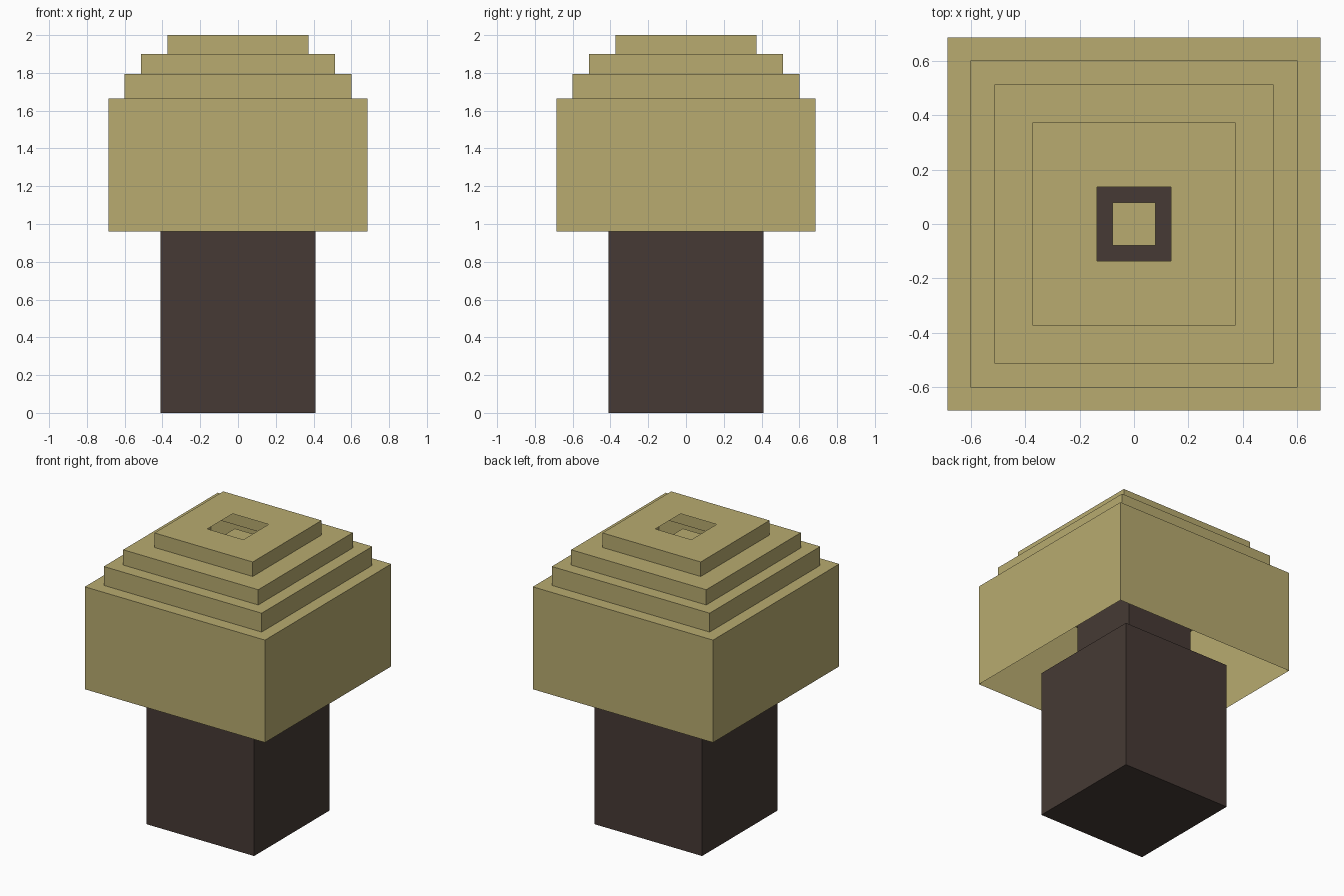
import bpy
import bmesh

cube = bpy.data.objects.get("Cube")
if cube:
    bpy.data.objects.remove(cube, do_unlink=True)


def make_material(name, color):
    mat = bpy.data.materials.new(name)
    mat.use_nodes = True
    mat.diffuse_color = color
    mat.node_tree.nodes["Principled BSDF"].inputs["Base Color"].default_value = color
    return mat


def stepped_square(name, profile, mat, close_bottom=True, close_top=True):
    """Sweep a (half width, height) profile around a square."""
    bm = bmesh.new()
    rings = [[bm.verts.new((sx * r, sy * r, z))
              for sx, sy in ((-1, -1), (1, -1), (1, 1), (-1, 1))]
             for r, z in profile]
    for low, high in zip(rings, rings[1:]):
        for i in range(4):
            j = (i + 1) % 4
            bm.faces.new((low[i], low[j], high[j], high[i]))
    if close_bottom:
        bm.faces.new(rings[0][::-1])
    if close_top:
        bm.faces.new(rings[-1])
    mesh = bpy.data.meshes.new(name)
    bm.to_mesh(mesh)
    bm.free()
    mesh.materials.append(mat)
    obj = bpy.data.objects.new(name, mesh)
    bpy.context.collection.objects.link(obj)
    return obj


straw = make_material("straw", (0.479, 0.407, 0.162, 1))
dark_brown = make_material("dark brown", (0.061, 0.042, 0.035, 1))

# Trunk with a narrower neck reaching up inside the cap
stepped_square("trunk", [(0.41, 0), (0.41, 1.02), (0.25, 1.02), (0.25, 1.6)],
               dark_brown)

# Hollow stepped cap, open underneath, with a square hole on top
tiers = [(0.686, 0.96, 1.665), (0.601, 1.665, 1.795),
         (0.514, 1.795, 1.90), (0.374, 1.90, 2.0)]
cap_profile = [(r, z) for r, low, high in tiers for z in (low, high)]
cap_profile.append((0.137, 2.0))
stepped_square("cap", cap_profile, straw, close_bottom=False, close_top=False)

# Slim post seen through the hole
stepped_square("centre_post", [(0.08, 1.6), (0.08, 1.935)], straw,
               close_bottom=False)
